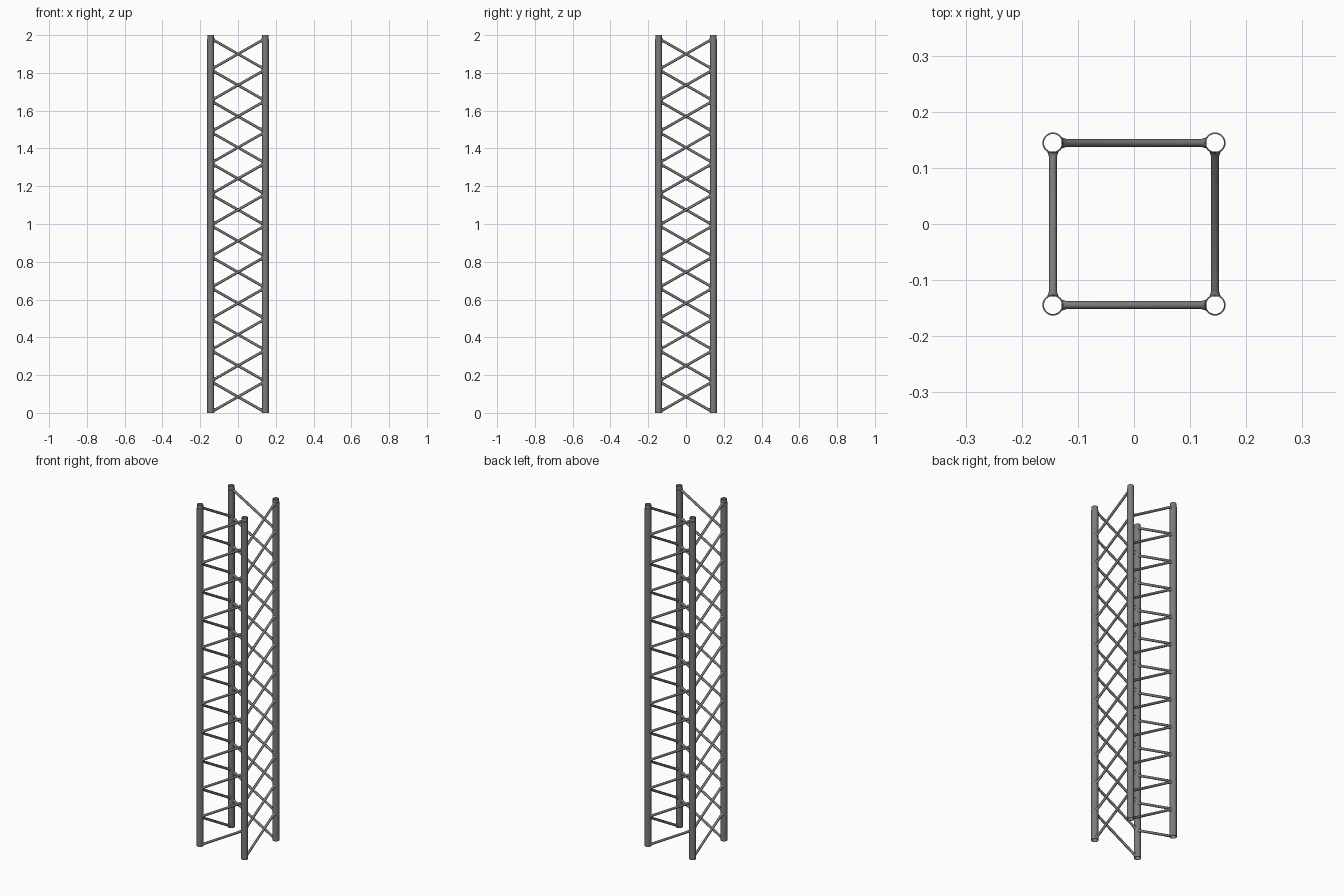
import bpy, bmesh
from math import cos, sin, pi, sqrt, atan
from mathutils import Matrix

if "Cube" in bpy.data.objects:
    bpy.data.objects.remove(bpy.data.objects["Cube"])

HALF = 0.1445      # tube axis offset
TUBE_R = 0.0187    # outer tube radius
BORE_R = 0.0160    # tube bore
BRACE_R = 0.007
PANELS = 12
PITCH = 0.165
FIRST = 0.085      # height of the lowest brace's middle

# Dark metal
metal = bpy.data.materials.new("dark_metal")
metal.diffuse_color = (0.2, 0.2, 0.2, 1)
metal.use_nodes = True
metal.node_tree.nodes["Principled BSDF"].inputs["Base Color"].default_value = metal.diffuse_color


def finish(name, bm):
    bmesh.ops.recalc_face_normals(bm, faces=bm.faces)
    me = bpy.data.meshes.new(name)
    bm.to_mesh(me)
    bm.free()
    me.materials.append(metal)
    ob = bpy.data.objects.new(name, me)
    bpy.context.collection.objects.link(ob)
    bpy.ops.object.select_all(action='DESELECT')
    ob.select_set(True)
    bpy.context.view_layer.objects.active = ob
    bpy.ops.object.shade_smooth_by_angle()
    return ob


def skin(bm, rings, closed=False):
    n = len(rings[0])
    pairs = list(zip(rings, rings[1:]))
    if closed:
        pairs.append((rings[-1], rings[0]))
    for a, b in pairs:
        for i in range(n):
            j = (i + 1) % n
            bm.faces.new((a[i], a[j], b[j], b[i]))


# Hollow chord tube with a slightly narrower spigot on top
def chord(name, x, y):
    profile = [(TUBE_R, 0), (TUBE_R, 1.979), (0.0168, 1.980), (0.0168, 1.998),
               (0.0165, 2.0), (BORE_R, 2.0), (BORE_R, 0)]
    bm = bmesh.new()
    seg = 32
    rings = [[bm.verts.new((x + r * cos(2 * pi * i / seg),
                            y + r * sin(2 * pi * i / seg), z)) for i in range(seg)]
             for r, z in profile]
    skin(bm, rings, closed=True)
    return finish(name, bm)


# One side of parallel diagonal braces, ends coped to the tubes with a weld flare
def braces(name, turn):
    bm = bmesh.new()
    seg = 16
    slope = PITCH / (2 * HALF)
    lean = cos(atan(slope))
    # (side, distance beyond tube surface, radius)
    stations = [(-1, 0, 0.0105), (-1, 0.003, 0.0088), (-1, 0.008, BRACE_R),
                (1, 0.008, BRACE_R), (1, 0.003, 0.0088), (1, 0, 0.0105)]
    for k in range(PANELS):
        rings = []
        for side, gap, r in stations:
            ring = []
            for i in range(seg):
                a = 2 * pi * i / seg
                dy = r * cos(a)
                x = side * (HALF - sqrt((TUBE_R - 0.0006) ** 2 - dy * dy) - gap)
                z = FIRST + k * PITCH + slope * x + r * sin(a) / lean
                ring.append(bm.verts.new((x, -HALF + dy, z)))
            rings.append(ring)
        skin(bm, rings)
        bm.faces.new(rings[0])
        bm.faces.new(rings[-1])
    bm.transform(Matrix.Rotation(turn, 4, 'Z'))
    return finish(name, bm)


for fy, sy in (("front", -1), ("back", 1)):
    for fx, sx in (("left", -1), ("right", 1)):
        chord(f"{fy}_{fx}_tube", sx * HALF, sy * HALF)

for n, side in enumerate(("front", "right", "back", "left")):
    braces(f"{side}_braces", n * pi / 2)
